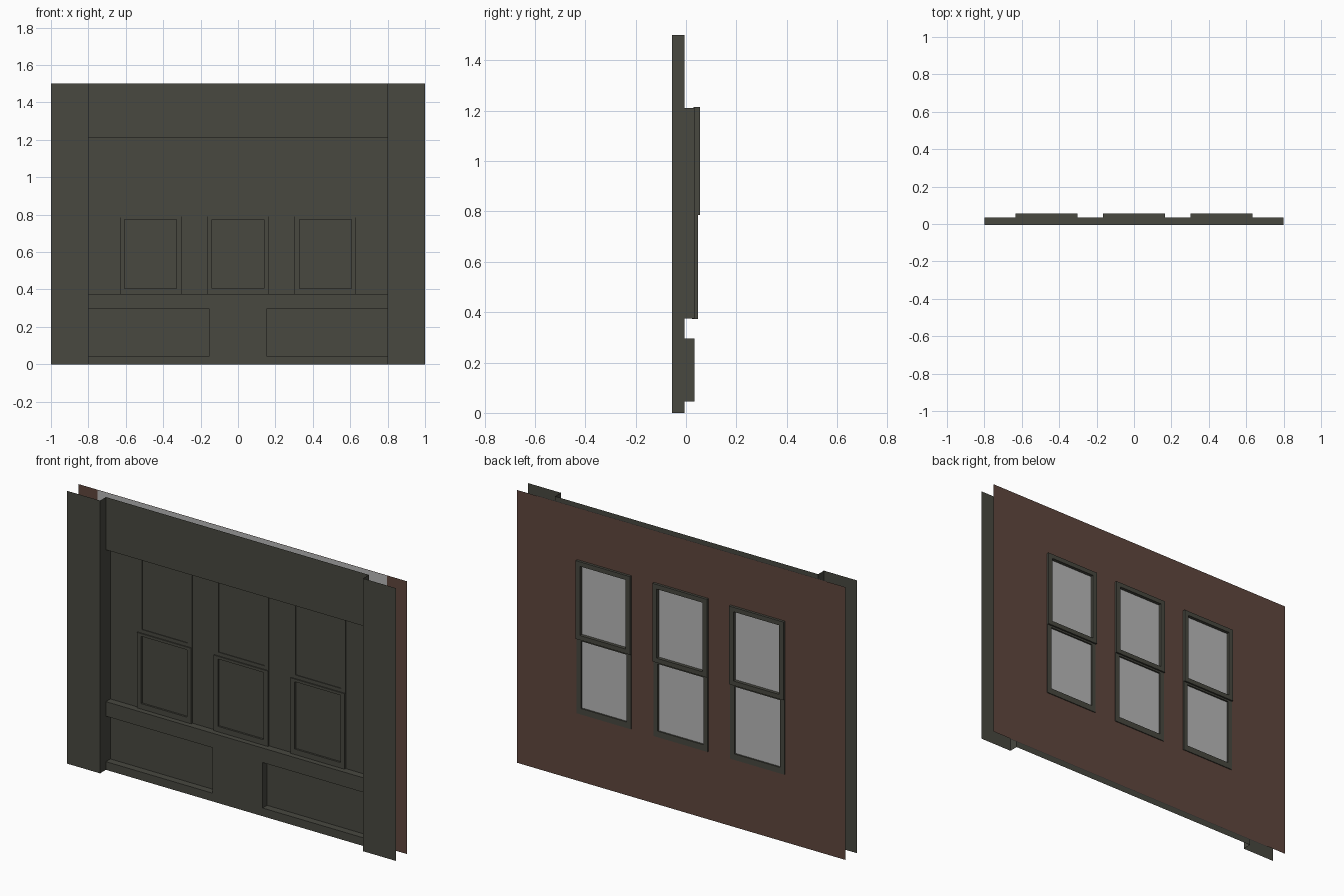
import bpy, bmesh

if "Cube" in bpy.data.objects:
    bpy.data.objects.remove(bpy.data.objects["Cube"])

# Colours
def material(name, rgb):
    m = bpy.data.materials.new(name)
    m.diffuse_color = (*rgb, 1)
    m.use_nodes = True
    m.node_tree.nodes["Principled BSDF"].inputs["Base Color"].default_value = m.diffuse_color
    return m

DARK = material("dark_paint", (0.065, 0.065, 0.051))
BROWN = material("brown_wall", (0.115, 0.062, 0.047))
GLASS = material("pale_glass", (0.48, 0.48, 0.48))

# Depths, from front to back
FRONT, FACE, FIELD, PANE, WALL = -0.056, -0.005, 0.034, 0.038, 0.042
IN, OUT, TOP = 0.8, 1.0, 1.5


def build(name, quads, mat):
    bm = bmesh.new()
    for q in quads:
        bm.faces.new([bm.verts.new(p) for p in q])
    bmesh.ops.remove_doubles(bm, verts=bm.verts, dist=1e-5)
    me = bpy.data.meshes.new(name)
    bm.to_mesh(me)
    bm.free()
    me.materials.append(mat)
    ob = bpy.data.objects.new(name, me)
    bpy.context.collection.objects.link(ob)
    return ob


def sheet(x0, x1, z0, z1, y):
    # upright rectangle facing the front
    return [(x0, y, z0), (x1, y, z0), (x1, y, z1), (x0, y, z1)]


def shelf(x0, x1, y0, y1, z, up=True):
    q = [(x0, y0, z), (x1, y0, z), (x1, y1, z), (x0, y1, z)]
    return q if up else q[::-1]


def side(x, y0, y1, z0, z1, right=True):
    # upright rectangle facing +x or -x
    q = [(x, y0, z0), (x, y1, z0), (x, y1, z1), (x, y0, z1)]
    return q if right else q[::-1]


def ring(outer, inner, y0, y1):
    # rectangular frame given as (x0, x1, z0, z1) rectangles
    def loop(r, y):
        return sheet(*r, y)
    of, inf, ob, ib = loop(outer, y0), loop(inner, y0), loop(outer, y1), loop(inner, y1)
    quads = []
    for i in range(4):
        j = (i + 1) % 4
        quads += [[of[i], of[j], inf[j], inf[i]],
                  [ob[j], ob[i], ib[i], ib[j]],
                  [of[j], of[i], ob[i], ob[j]],
                  [inf[i], inf[j], ib[j], ib[i]]]
    return quads


# Pilasters: front face plus inner return, open on the outside
for s, label in ((-1, "left"), (1, "right")):
    x0, x1 = sorted((s * IN, s * OUT))
    build(f"{label}_pilaster",
          [sheet(x0, x1, 0, TOP, FRONT), side(s * IN, FRONT, FACE, 0, TOP, s < 0)], DARK)

# Header above the windows
Z0, Z1 = 0.375, 1.21
build("header", [sheet(-IN, IN, Z1, TOP, FACE),
                 shelf(-IN, IN, FACE, FIELD, Z1, False)], DARK)

# Recessed window field with its sill and end returns
build("window_field", [sheet(-IN, IN, Z0, Z1, FIELD),
                       shelf(-IN, IN, FACE, FIELD, Z0),
                       side(-IN, FACE, FIELD, Z0, Z1),
                       side(IN, FACE, FIELD, Z0, Z1, False)], DARK)

# Lower rail and post around the two sunken panels
P0, P1, PX = 0.045, 0.295, 0.153
build("lower_rails", [sheet(-IN, IN, 0, P0, FACE),
                      sheet(-IN, IN, P1, Z0, FACE),
                      sheet(-PX, PX, P0, P1, FACE)], DARK)
for s, label in ((-1, "left"), (1, "right")):
    x0, x1 = sorted((s * IN, s * PX))
    build(f"{label}_lower_panel",
          [sheet(x0, x1, P0, P1, FIELD),
           shelf(x0, x1, FACE, FIELD, P0), shelf(x0, x1, FACE, FIELD, P1, False),
           side(x0, FACE, FIELD, P0, P1), side(x1, FACE, FIELD, P0, P1, False)], DARK)

# Sash windows: lower sash nearer the front, upper sash nearer the back
centres = (-0.467, 0, 0.467)
for n, c in enumerate(centres, 1):
    build(f"lower_sash_{n}", ring((c - .165, c + .165, .372, .79),
                                  (c - .139, c + .139, .405, .775), .024, .047), DARK)
    build(f"upper_sash_{n}", ring((c - .166, c + .166, .785, 1.215),
                                  (c - .139, c + .139, .81, 1.19), .030, .056), DARK)

# Pale sheet seen through the windows from behind
build("glass_sheet", [sheet(-0.88, 0.88, 0, TOP, PANE)[::-1]], GLASS)

# Brown back wall with an opening for each window
H0, H1, HW = 0.385, 1.2, 0.15
wall = [sheet(-OUT, OUT, 0, H0, WALL), sheet(-OUT, OUT, H1, TOP, WALL)]
edges = [-OUT] + [c + d for c in centres for d in (-HW, HW)] + [OUT]
for a, b in zip(edges[::2], edges[1::2]):
    wall.append(sheet(a, b, H0, H1, WALL))
build("back_wall", [q[::-1] for q in wall], BROWN)
